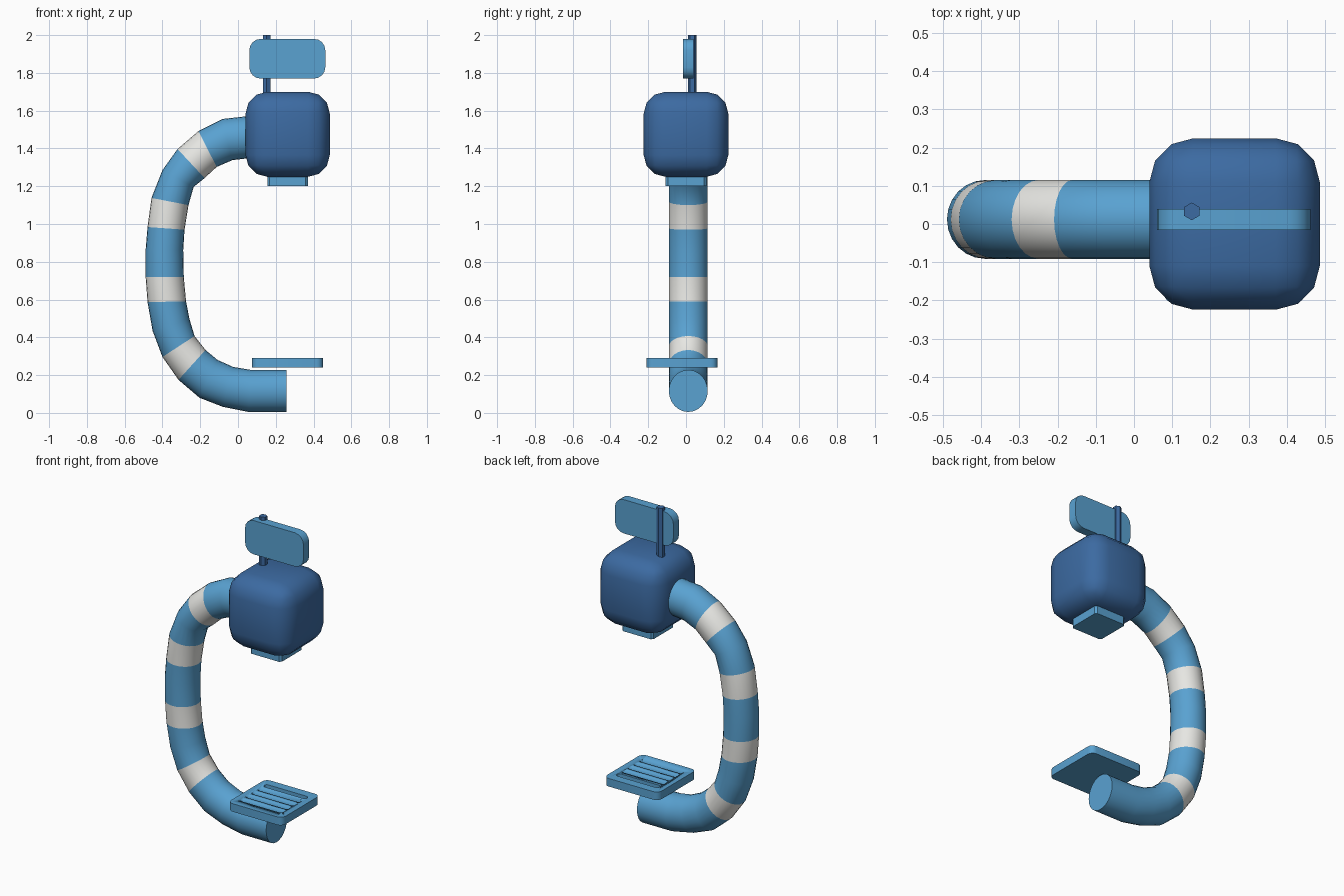
import bpy, bmesh, math
from mathutils import Vector

if "Cube" in bpy.data.objects:
    bpy.data.objects.remove(bpy.data.objects["Cube"])


def material(name, rgb):
    m = bpy.data.materials.new(name)
    m.diffuse_color = (*rgb, 1)
    m.use_nodes = True
    m.node_tree.nodes["Principled BSDF"].inputs["Base Color"].default_value = m.diffuse_color
    return m


LIGHT = material("light_blue", (0.10, 0.36, 0.64))
DARK = material("dark_blue", (0.045, 0.145, 0.36))
WHITE = material("white", (0.8, 0.8, 0.77))


def finish(bm, name, mats):
    bmesh.ops.recalc_face_normals(bm, faces=bm.faces)
    mesh = bpy.data.meshes.new(name)
    bm.to_mesh(mesh)
    bm.free()
    for m in mats:
        mesh.materials.append(m)
    ob = bpy.data.objects.new(name, mesh)
    bpy.context.collection.objects.link(ob)
    bpy.ops.object.select_all(action='DESELECT')
    ob.select_set(True)
    bpy.context.view_layer.objects.active = ob
    bpy.ops.object.shade_smooth_by_angle(angle=math.radians(40))
    return ob


def block(name, lo, hi, mat, bevel=0, segments=3, axis=None, rim=0):
    """Box from lo to hi; bevels all edges, or only those along one axis, then the rim."""
    bm = bmesh.new()
    bmesh.ops.create_cube(bm, size=1)
    lo, hi = Vector(lo), Vector(hi)
    for v in bm.verts:
        v.co = (lo + hi) / 2 + v.co * (hi - lo)
    if bevel:
        edges = [e for e in bm.edges if axis is None
                 or abs((e.verts[0].co - e.verts[1].co).normalized()[axis]) > 0.9]
        bmesh.ops.bevel(bm, geom=edges, offset=bevel, segments=segments,
                        profile=0.5, affect='EDGES')
    if rim:
        edges = [e for e in bm.edges if len(e.link_faces) == 2
                 and e.calc_face_angle() > math.radians(80)]
        bmesh.ops.bevel(bm, geom=edges, offset=rim, segments=1,
                        profile=0.5, affect='EDGES')
    return finish(bm, name, [mat])


# Curved striped tube: each ring is (outer x, z, inner x, z) in the side plane
RINGS = [
    (0.257, 0.005, 0.257, 0.228), (0.055, 0.005, 0.065, 0.228),
    (-0.08, 0.032, -0.025, 0.243), (-0.204, 0.08, -0.108, 0.28),
    (-0.315, 0.175, -0.172, 0.333), (-0.4, 0.296, -0.23, 0.407),
    (-0.452, 0.434, -0.257, 0.497), (-0.479, 0.587, -0.275, 0.59),
    (-0.489, 0.72, -0.287, 0.72), (-0.489, 0.862, -0.29, 0.862),
    (-0.479, 0.984, -0.283, 0.97), (-0.458, 1.138, -0.262, 1.1),
    (-0.4, 1.285, -0.235, 1.196), (-0.32, 1.397, -0.177, 1.243),
    (-0.209, 1.492, -0.113, 1.302), (-0.082, 1.556, -0.03, 1.338),
    (0.07, 1.573, 0.07, 1.35)]
STRIPES = {4, 7, 10, 13}
SIDES = 24

bm = bmesh.new()
loops = []
for ox, oz, ix, iz in RINGS:
    mid = Vector(((ox + ix) / 2, 0.012, (oz + iz) / 2))
    out = Vector(((ox - ix) / 2, 0, (oz - iz) / 2))
    side = Vector((0, 0.103, 0))
    loops.append([bm.verts.new(mid + out * math.cos(a) + side * math.sin(a))
                  for a in (2 * math.pi * k / SIDES for k in range(SIDES))])
for i, (a, b) in enumerate(zip(loops, loops[1:])):
    for k in range(SIDES):
        n = (k + 1) % SIDES
        f = bm.faces.new((a[k], a[n], b[n], b[k]))
        f.material_index = 1 if i in STRIPES else 0
bm.faces.new(loops[0])
bm.faces.new(loops[-1])
finish(bm, "striped_tube", [LIGHT, WHITE])

# Rounded head with its outlet below
block("head_box", (0.04, -0.224, 1.25), (0.486, 0.224, 1.70), DARK, 0.115)
block("outlet", (0.155, -0.108, 1.20), (0.37, 0.108, 1.30), LIGHT, 0.012, 1, axis=2)

# Sign panel on a six-sided post
block("sign_panel", (0.06, -0.016, 1.77), (0.462, 0.039, 1.98), LIGHT, 0.06, 4, axis=1)
bm = bmesh.new()
bmesh.ops.create_cone(bm, cap_ends=True, segments=6, radius1=0.023, radius2=0.023, depth=0.32)
ang = [math.atan2(v.co.y, v.co.x) for v in bm.verts]
turn = math.pi / 2 - ang[0]
for v, a in zip(bm.verts, ang):
    v.co = (0.151 + 0.023 * math.cos(a + turn), 0.033 + 0.023 * math.sin(a + turn),
            1.84 + v.co.z)
finish(bm, "sign_post", [DARK])

# Drain plate with five grooves and dark groove floors
plate = block("drain_plate", (0.075, -0.209, 0.24), (0.45, 0.166, 0.29), LIGHT, 0.035, 4, axis=2)
for i in range(5):
    y = -0.0215 + (i - 2) * 0.058
    cutter = block("groove_cutter", (0.115, y - 0.017, 0.262), (0.41, y + 0.017, 0.32),
                   DARK, 0.0165, 4, axis=2)
    mod = plate.modifiers.new("groove", 'BOOLEAN')
    mod.operation, mod.solver, mod.object = 'DIFFERENCE', 'EXACT', cutter
    bpy.ops.object.select_all(action='DESELECT')
    plate.select_set(True)
    bpy.context.view_layer.objects.active = plate
    bpy.ops.object.modifier_apply(modifier=mod.name)
    bpy.data.objects.remove(cutter)
    block(f"groove_floor_{i + 1}", (0.116, y - 0.016, 0.255), (0.409, y + 0.016, 0.266),
          DARK, 0.0155, 4, axis=2)
